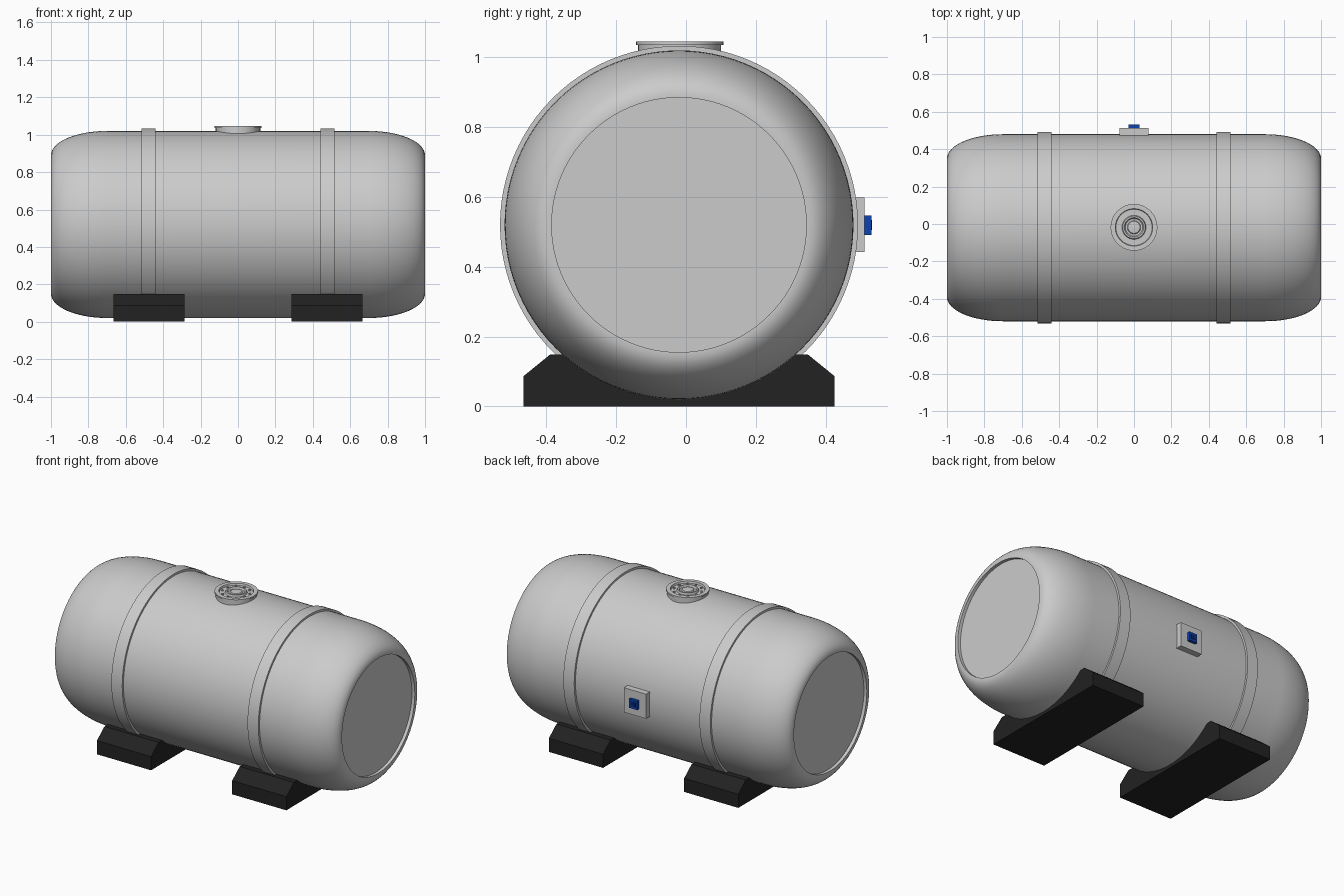
import bpy, bmesh
from math import sin, cos, pi, radians, asin, sqrt

if "Cube" in bpy.data.objects:
    bpy.data.objects.remove(bpy.data.objects["Cube"])

CY, CZ, R = -0.02, 0.52, 0.50    # tank axis and radius


def material(name, rgb):
    m = bpy.data.materials.new(name)
    m.diffuse_color = (*rgb, 1)
    m.use_nodes = True
    m.node_tree.nodes["Principled BSDF"].inputs["Base Color"].default_value = m.diffuse_color
    return m


def finish(bm, name, mat=None, smooth=False):
    bmesh.ops.recalc_face_normals(bm, faces=bm.faces[:])
    me = bpy.data.meshes.new(name)
    bm.to_mesh(me)
    bm.free()
    ob = bpy.data.objects.new(name, me)
    bpy.context.collection.objects.link(ob)
    if mat:
        me.materials.append(mat)
    if smooth:
        bpy.ops.object.select_all(action='DESELECT')
        ob.select_set(True)
        bpy.context.view_layer.objects.active = ob
        bpy.ops.object.shade_smooth_by_angle(angle=radians(30))
    return ob


def lathe(name, profile, axis, centre, n=64, closed=False, mat=None):
    """Revolve (position, radius) points about the x or z axis."""
    bm = bmesh.new()
    rings = []
    for t, r in profile:
        ring = []
        for i in range(n):
            a = 2 * pi * i / n
            u, v = r * cos(a), r * sin(a)
            p = (t, u, v) if axis == 'x' else (u, v, t)
            ring.append(bm.verts.new([p[k] + centre[k] for k in range(3)]))
        rings.append(ring)
    pairs = list(zip(rings, rings[1:]))
    if closed:
        pairs.append((rings[-1], rings[0]))
    else:
        bm.faces.new(rings[0])
        bm.faces.new(rings[-1])
    for a, b in pairs:
        for i in range(n):
            j = (i + 1) % n
            bm.faces.new((a[i], a[j], b[j], b[i]))
    return finish(bm, name, mat, True)


def box(name, lo, hi, mat=None):
    bm = bmesh.new()
    bmesh.ops.create_cube(bm, size=1)
    for v in bm.verts:
        v.co = [(lo[k] + hi[k]) / 2 + v.co[k] * (hi[k] - lo[k]) for k in range(3)]
    return finish(bm, name, mat)


black = material("black_rubber", (0.016, 0.016, 0.016))
blue = material("blue_plastic", (0.004, 0.055, 0.42))
dark_blue = material("dark_blue_plastic", (0.002, 0.02, 0.15))

# Tank shell: elliptical shoulders and slightly recessed flat ends
half = [(0.70 + 0.30 * sin(a), 0.37 + 0.13 * cos(a))
        for a in [pi / 2 * i / 16 for i in range(17)]]
half += [(1.0, 0.365), (0.98, 0.365)]
lathe("tank_shell", [(-x, r) for x, r in reversed(half)] + half, 'x', (0, CY, CZ), 96)

for side, sx in (("left", -1), ("right", 1)):
    # Strap band around the tank
    x = 0.478 * sx
    w = 0.038
    lathe(side + "_strap", [(x - w, 0.49), (x - w, 0.513), (x + w, 0.513), (x + w, 0.49)],
          'x', (0, CY, CZ), 96, True)

    # Saddle foot: profile in y-z extruded along x
    top = 0.148
    a0 = asin(sqrt(R * R - (CZ - top) ** 2) / R)
    prof = [(-0.445, 0), (-0.445, 0.087), (-0.37, top)]
    arc = [(R * sin(a), CZ - R * cos(a)) for a in [-a0 + 2 * a0 * i / 24 for i in range(25)]]
    prof += arc + [(-y, z) for y, z in reversed(prof)]
    bm = bmesh.new()
    f = bm.faces.new([bm.verts.new((sx * 0.475 - 0.19, CY + y, z)) for y, z in prof])
    ext = bmesh.ops.extrude_face_region(bm, geom=[f])
    bmesh.ops.translate(bm, vec=(0.38, 0, 0),
                        verts=[v for v in ext['geom'] if isinstance(v, bmesh.types.BMVert)])
    finish(bm, side + "_saddle", black)

# Filler neck and lid: flange, recessed bolt channel, raised centre with a dish
MY = -0.018
lathe("filler_lid", [(0.97, 0.119), (1.036, 0.119), (1.036, 0.125), (1.046, 0.125),
                     (1.046, 0.100), (1.034, 0.097), (1.034, 0.064), (1.045, 0.060),
                     (1.045, 0.052), (1.036, 0.046), (1.036, 0.036), (1.042, 0.032),
                     (1.044, 0.016)], 'z', (0, MY, 0), 48)

# Ring of lid bolts
for i in range(10):
    a = 2 * pi * (i + 0.5) / 10
    lathe(f"lid_bolt_{i + 1}", [(1.03, 0.007), (1.041, 0.007)], 'z',
          (0.082 * cos(a), MY + 0.082 * sin(a), 0), 6)

# Gauge on the back: mounting plate, blue housing, small panel
box("gauge_plate", (-0.078, 0.46, 0.442), (0.078, 0.512, 0.598))
box("gauge_housing", (-0.029, 0.51, 0.491), (0.029, 0.531, 0.547), blue)
box("gauge_panel", (-0.016, 0.53, 0.506), (0.016, 0.533, 0.534), dark_blue)
